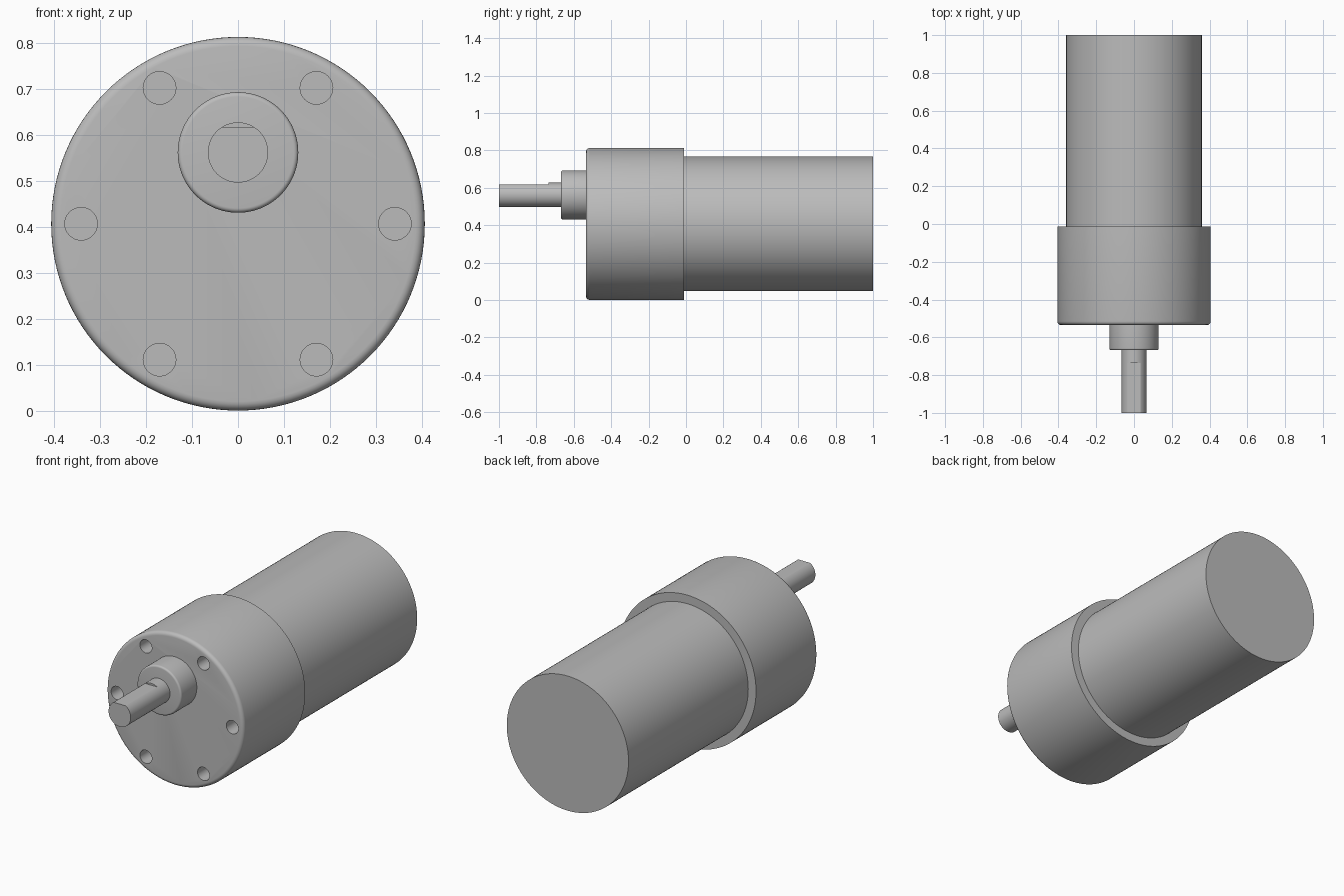
import bpy, bmesh, math
from mathutils import Matrix, Vector

cube = bpy.data.objects.get("Cube")
if cube:
    bpy.data.objects.remove(cube, do_unlink=True)

AXIS_Z = 0.407      # gearbox and motor axis height
SHAFT_Z = 0.562     # offset output shaft height

metal = bpy.data.materials.new("grey metal")
metal.use_nodes = True
grey = (0.5, 0.5, 0.5, 1)
metal.diffuse_color = grey
metal.node_tree.nodes["Principled BSDF"].inputs["Base Color"].default_value = grey


def add_object(name, bm):
    bmesh.ops.recalc_face_normals(bm, faces=bm.faces)
    mesh = bpy.data.meshes.new(name)
    bm.to_mesh(mesh)
    bm.free()
    mesh.materials.append(metal)
    obj = bpy.data.objects.new(name, mesh)
    bpy.context.collection.objects.link(obj)
    return obj


def cylinder(name, radius, y0, y1, x=0, z=AXIS_Z, sides=128, fillet=0):
    """Cylinder along y with an optionally rounded front rim."""
    bm = bmesh.new()
    place = Matrix.Translation((x, (y0 + y1) / 2, z)) @ Matrix.Rotation(math.pi / 2, 4, 'X')
    bmesh.ops.create_cone(bm, cap_ends=True, segments=sides, radius1=radius,
                          radius2=radius, depth=y1 - y0, matrix=place)
    if fillet:
        rim = [e for e in bm.edges if all(v.co.y < y0 + 0.001 for v in e.verts)]
        bmesh.ops.bevel(bm, geom=rim, offset=fillet, segments=5, profile=0.5, affect='EDGES')
    return add_object(name, bm)


def cut(target, cutter):
    cutter.hide_render = True
    mod = target.modifiers.new("cut", 'BOOLEAN')
    mod.operation = 'DIFFERENCE'
    mod.solver = 'EXACT'
    mod.object = cutter
    bpy.context.view_layer.objects.active = target
    bpy.ops.object.modifier_apply(modifier=mod.name)
    bpy.data.objects.remove(cutter, do_unlink=True)


# Main bodies
motor = cylinder("motor_can", 0.36, -0.012, 1.0)
gearbox = cylinder("gearbox", 0.406, -0.535, -0.012, fillet=0.02)
boss = cylinder("shaft_boss", 0.131, -0.668, -0.535, z=SHAFT_Z, fillet=0.01)
shaft = cylinder("output_shaft", 0.0655, -1.0, -0.66, z=SHAFT_Z, sides=64)

# Ring of blind mounting holes
for i in range(6):
    a = i * math.pi / 3
    hole = cylinder("hole_cutter", 0.0355, -0.6, -0.435, x=0.341 * math.cos(a),
                    z=AXIS_Z + 0.341 * math.sin(a), sides=32)
    cut(gearbox, hole)

# Flat on the upper side of the shaft
bm = bmesh.new()
bmesh.ops.create_cube(bm, size=1, matrix=Matrix.LocRotScale(
    Vector((0, -0.885, 0.667)), None, Vector((0.3, 0.3, 0.1))))
cut(shaft, add_object("flat_cutter", bm))

# Smooth sides, crisp rims
for obj in (motor, gearbox, boss, shaft):
    bpy.ops.object.select_all(action='DESELECT')
    obj.select_set(True)
    bpy.context.view_layer.objects.active = obj
    bpy.ops.object.shade_smooth_by_angle(angle=math.radians(30))
